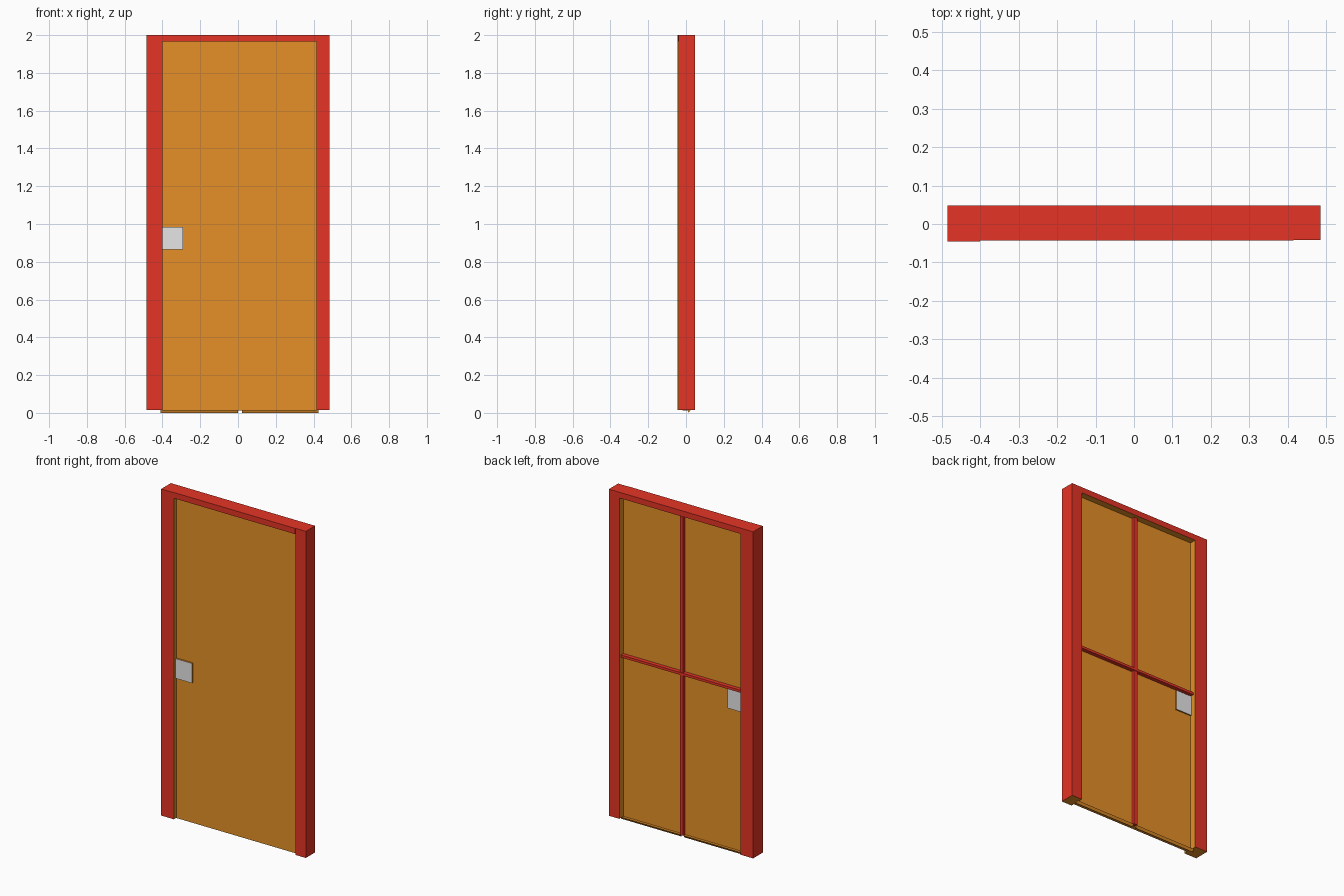
import bpy, bmesh

if "Cube" in bpy.data.objects:
    bpy.data.objects.remove(bpy.data.objects["Cube"])


def material(name, colour):
    m = bpy.data.materials.new(name)
    m.diffuse_color = (*colour, 1)
    m.use_nodes = True
    m.node_tree.nodes["Principled BSDF"].inputs["Base Color"].default_value = m.diffuse_color
    return m


RED = material("red paint", (0.79, 0.034, 0.018))
WOOD = material("orange wood", (0.79, 0.28, 0.021))
STEEL = material("pale steel", (0.79, 0.79, 0.79))


def extrude_x(name, profile, x0, x1, mats, rule=None):
    """Extrude a (y, z) profile along x; rule picks a material from each face normal."""
    bm = bmesh.new()
    base = bm.faces.new([bm.verts.new((x0, y, z)) for y, z in profile])
    moved = bmesh.ops.extrude_face_region(bm, geom=[base])["geom"]
    for v in moved:
        if isinstance(v, bmesh.types.BMVert):
            v.co.x = x1
    bmesh.ops.recalc_face_normals(bm, faces=bm.faces)
    bm.normal_update()
    if rule:
        for f in bm.faces:
            f.material_index = rule(f.normal)
    mesh = bpy.data.meshes.new(name)
    bm.to_mesh(mesh)
    bm.free()
    for m in mats:
        mesh.materials.append(m)
    ob = bpy.data.objects.new(name, mesh)
    bpy.context.collection.objects.link(ob)
    return ob


def box(name, x, y, z, mats, rule=None):
    profile = [(y[0], z[0]), (y[1], z[0]), (y[1], z[1]), (y[0], z[1])]
    return extrude_x(name, profile, x[0], x[1], mats, rule)


# Frame: red outside, bare wood on the inner reveals and undersides
def under(n):
    return int(n.z < -0.5)


box("left_jamb", (-0.485, -0.40), (-0.045, 0.048), (0.015, 2.0), [RED, WOOD],
    lambda n: int(n.x > 0.5 or n.z < -0.5))
box("right_jamb", (0.415, 0.485), (-0.041, 0.048), (0.015, 2.0), [RED, WOOD],
    lambda n: int(n.x < -0.5 or n.z < -0.5))
box("header", (-0.40, 0.415), (-0.043, 0.048), (1.965, 2.0), [RED, WOOD], under)

# Door leaf
box("door_leaf", (-0.40, 0.415), (-0.018, 0.008), (0.012, 1.965), [WOOD])

# Wedge shaped bottom lips, one on each side of the centre bar
lip = [(0.008, 0.015), (0.014, 0.0), (0.024, 0.015)]
for side, x0, x1 in (("left", -0.41, 0.0), ("right", 0.022, 0.425)):
    extrude_x(side + "_bottom_lip", lip, x0, x1, [WOOD])

# Raised cross bars on the back
box("upright_bar", (0.0, 0.022), (0.008, 0.028), (0.015, 1.965), [RED])
box("cross_bar", (-0.40, 0.415), (0.008, 0.032), (0.99, 1.005), [RED])

# Lock plates on both faces, steel with wooden edges
for name, y in (("front_lock_plate", (-0.028, -0.018)),
                ("back_lock_plate", (0.008, 0.017))):
    box(name, (-0.40, -0.29), y, (0.865, 0.985), [WOOD, STEEL],
        lambda n: int(abs(n.y) > 0.5))
